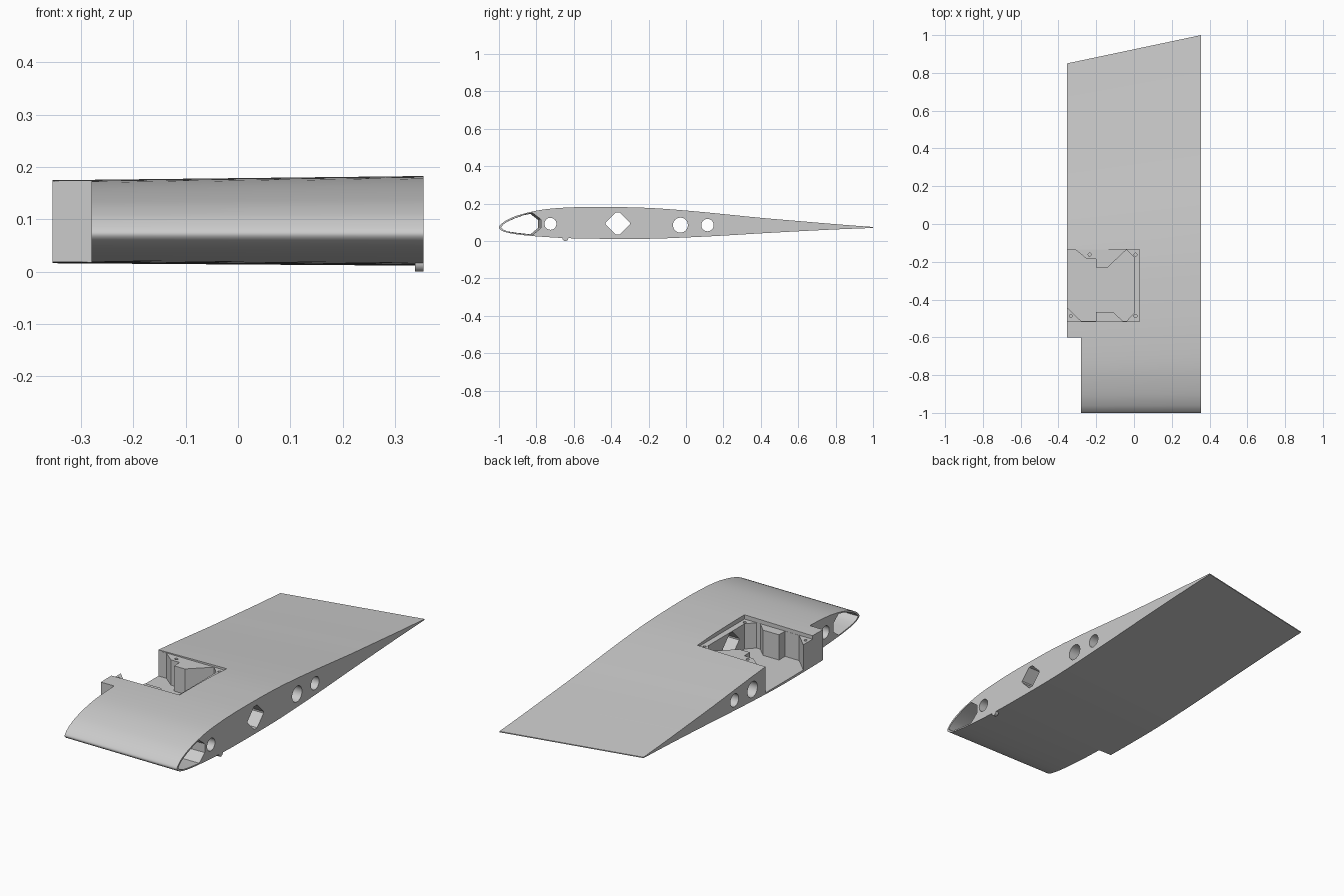
import bpy, bmesh, math

if "Cube" in bpy.data.objects:
    bpy.data.objects.remove(bpy.data.objects["Cube"])

X0, X1 = -0.355, 0.355        # root and tip ends of the wing panel

grey = bpy.data.materials.new("light grey")
grey.diffuse_color = (0.6, 0.6, 0.6, 1)
grey.use_nodes = True
grey.node_tree.nodes["Principled BSDF"].inputs["Base Color"].default_value = grey.diffuse_color


def loft(name, ring_a, ring_b):
    """Closed solid between two matching rings of 3D points."""
    bm = bmesh.new()
    a = [bm.verts.new(p) for p in ring_a]
    b = [bm.verts.new(p) for p in ring_b]
    n = len(a)
    bm.faces.new(a)
    bm.faces.new(b[::-1])
    for i in range(n):
        j = (i + 1) % n
        bm.faces.new((a[i], b[i], b[j], a[j]))
    bmesh.ops.recalc_face_normals(bm, faces=bm.faces)
    me = bpy.data.meshes.new(name)
    bm.to_mesh(me)
    bm.free()
    me.materials.append(grey)
    ob = bpy.data.objects.new(name, me)
    bpy.context.collection.objects.link(ob)
    return ob


def span_ring(pts, x):
    """Section points scaled about the leading edge for the chord taper."""
    s = 0.925 + 0.075 * (x - X0) / (X1 - X0)
    return [(x, -1 + (y + 1) * s, 0.075 + (z - 0.075) * s) for y, z in pts]


def along_x(name, pts, xa, xb):
    return loft(name, [(xa, y, z) for y, z in pts], [(xb, y, z) for y, z in pts])


def along_z(name, pts, za, zb):
    return loft(name, [(x, y, za) for x, y in pts], [(x, y, zb) for x, y in pts])


def circle(cx, cy, r, n=32):
    return [(cx + r * math.cos(2 * math.pi * i / n),
             cy + r * math.sin(2 * math.pi * i / n)) for i in range(n)]


def rect(xa, xb, ya, yb):
    return [(xa, ya), (xb, ya), (xb, yb), (xa, yb)]


def smooth_curve(pts, steps=5):
    """Open spline through the points, spaced by chord length."""
    t = [0]
    for p, q in zip(pts, pts[1:]):
        t.append(t[-1] + math.dist(p, q) ** 0.5)
    last = len(pts) - 1

    def tangent(i, k):
        a, b = max(i - 1, 0), min(i + 1, last)
        return (pts[b][k] - pts[a][k]) / (t[b] - t[a])

    out = []
    for i in range(last):
        h = t[i + 1] - t[i]
        for j in range(steps):
            u = j / steps
            out.append(tuple(
                (2*u**3 - 3*u*u + 1) * pts[i][k] + (u**3 - 2*u*u + u) * h * tangent(i, k)
                + (3*u*u - 2*u**3) * pts[i + 1][k] + (u**3 - u*u) * h * tangent(i + 1, k)
                for k in (0, 1)))
    return out + [pts[-1]]


# Aerofoil section (y, z), from the trailing edge over the top and back below
section = smooth_curve([
    (1, 0.075), (0.8, 0.09), (0.6, 0.107), (0.4, 0.124), (0.2, 0.144), (0, 0.163),
    (-0.2, 0.177), (-0.4, 0.182), (-0.55, 0.182), (-0.7, 0.175), (-0.8, 0.162),
    (-0.9, 0.137), (-0.96, 0.111), (-0.99, 0.088), (-1, 0.072), (-0.99, 0.058),
    (-0.96, 0.046), (-0.9, 0.035), (-0.8, 0.025), (-0.65, 0.016), (-0.45, 0.012),
    (-0.2, 0.012), (0, 0.019), (0.2, 0.029), (0.4, 0.041), (0.6, 0.052),
    (0.8, 0.062), (1, 0.07)])
wing = loft("wing_panel", span_ring(section, X0), span_ring(section, X1))

cutters = []

# Hollow leading edge
hollow = [(-0.775, 0.07), (-0.775, 0.115), (-0.82, 0.15), (-0.86, 0.142), (-0.91, 0.124),
          (-0.95, 0.106), (-0.975, 0.09), (-0.99, 0.073), (-0.975, 0.06), (-0.95, 0.05),
          (-0.9, 0.042), (-0.82, 0.033)]
cutters.append(loft("hollow_cutter", span_ring(hollow, -0.5), span_ring(hollow, 0.5)))

# Spar and wiring holes running the full span
for y, z, r in ((-0.725, 0.092, 0.032), (-0.03, 0.085, 0.04), (0.115, 0.085, 0.033)):
    cutters.append(along_x("round_hole_cutter", circle(y, z, r), -0.5, 0.5))
c, f, h = (-0.365, 0.094), 0.012, 0.058
diamond = [(f, h), (-f, h), (-h - 0.007, 0.004), (-h - 0.007, -0.004),
           (-f, -h), (f, -h), (h + 0.007, -0.004), (h + 0.007, 0.004)]
cutters.append(along_x("diamond_hole_cutter",
                       [(c[0] + a, c[1] + b) for a, b in diamond], -0.5, 0.5))

# Notch in the root corner
cutters.append(along_z("notch_cutter", rect(-0.5, -0.28, -1.2, -0.6), -0.2, 0.4))

# Shallow hatch recess, then the deep bay around the screw posts
cutters.append(along_z("hatch_cutter", rect(-0.5, 0.03, -0.515, -0.135), 0.157, 0.4))
bay = [(-0.5, -0.44), (-0.355, -0.44), (-0.28, -0.514), (-0.2, -0.514), (-0.2, -0.465),
       (-0.11, -0.465), (-0.06, -0.514), (-0.04, -0.514), (0, -0.473), (0, -0.177),
       (-0.04, -0.136), (-0.14, -0.23), (-0.2, -0.23), (-0.2, -0.185), (-0.25, -0.185),
       (-0.31, -0.136), (-0.5, -0.136)]
cutters.append(along_z("bay_cutter", bay, 0.028, 0.3))
for x, y in ((-0.235, -0.162), (0.008, -0.162), (0.008, -0.487), (-0.335, -0.487)):
    cutters.append(along_z("screw_hole_cutter", circle(x, y, 0.008, 16), 0.1, 0.3))

for cut in cutters:
    m = wing.modifiers.new(cut.name, 'BOOLEAN')
    m.operation, m.solver, m.object = 'DIFFERENCE', 'EXACT', cut

# Apply the cuts and drop the cutters
dg = bpy.context.evaluated_depsgraph_get()
cut_mesh = bpy.data.meshes.new_from_object(wing.evaluated_get(dg))
wing.modifiers.clear()
wing.data = cut_mesh
for cut in cutters:
    bpy.data.objects.remove(cut)

# Small locating peg under the tip end
peg = along_x("locating_peg", circle(-0.645, 0.016, 0.016, 20), 0.338, X1)

for ob in (wing, peg):
    bpy.ops.object.select_all(action='DESELECT')
    ob.select_set(True)
    bpy.context.view_layer.objects.active = ob
    bpy.ops.object.shade_smooth_by_angle(angle=math.radians(25))
